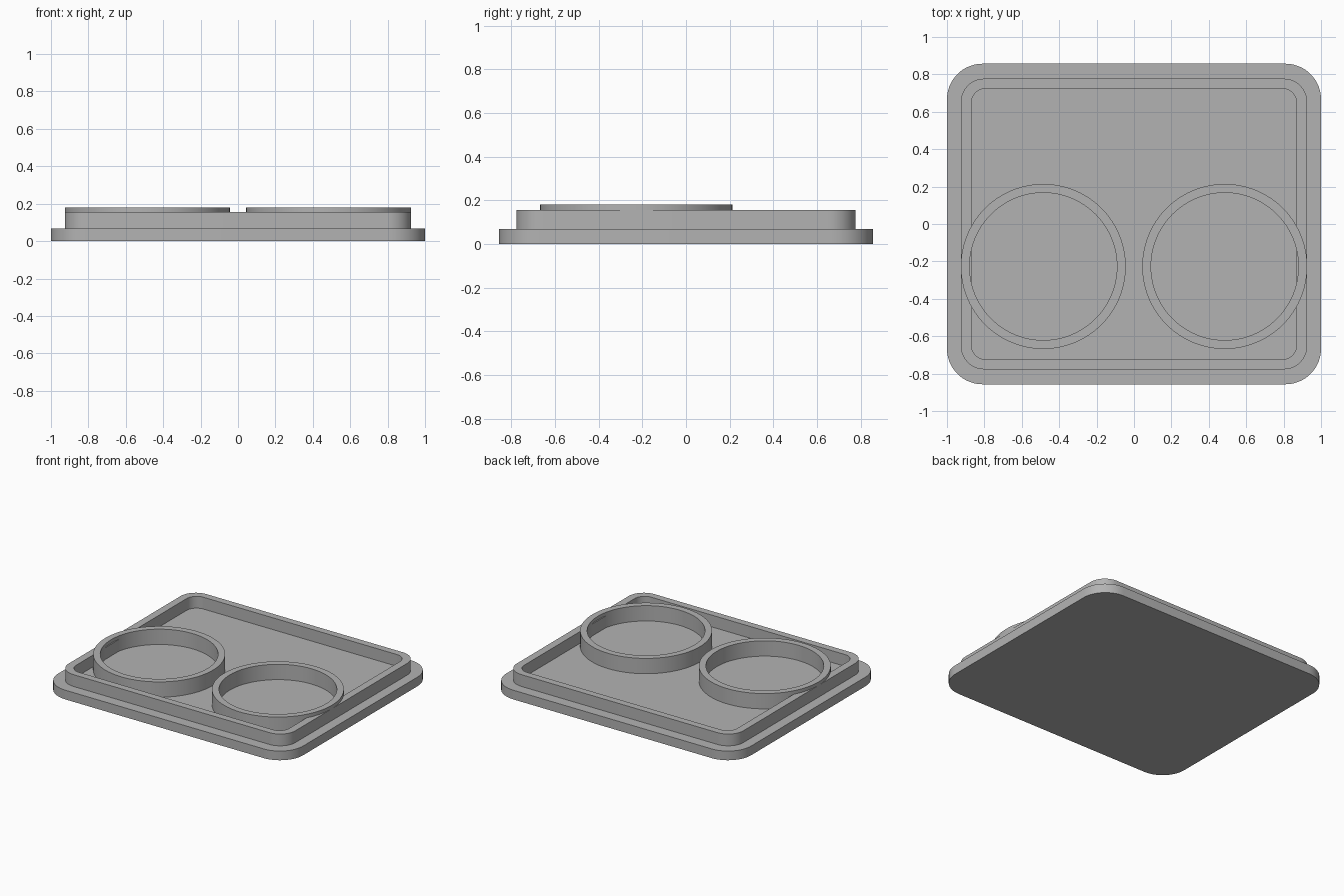
import bpy, bmesh
from math import sin, cos, pi

cube = bpy.data.objects.get("Cube")
if cube:
    bpy.data.objects.remove(cube, do_unlink=True)

grey = bpy.data.materials.new("plain_grey")
grey.use_nodes = True
colour = (0.45, 0.45, 0.45, 1)
grey.diffuse_color = colour
grey.node_tree.nodes["Principled BSDF"].inputs["Base Color"].default_value = colour


def outline(hx, hy, r, steps):
    """Rounded rectangle, counter-clockwise; a circle when hx == hy == r."""
    pts = []
    corners = ((1, 1), (-1, 1), (-1, -1), (1, -1))
    for q, (sx, sy) in enumerate(corners):
        for i in range(steps):
            a = (q + i / (steps - 1)) * pi / 2
            pts.append((sx * (hx - r) + r * cos(a), sy * (hy - r) + r * sin(a)))
    return pts


def extrude(name, z0, z1, outer, inner=None, centre=(0, 0)):
    """Solid plate from an outline, or a hollow wall when inner is given."""
    bm = bmesh.new()

    def loop(pts, z):
        return [bm.verts.new((x + centre[0], y + centre[1], z)) for x, y in pts]

    def bridge(a, b):
        for i in range(len(a)):
            j = (i + 1) % len(a)
            bm.faces.new((a[i], a[j], b[j], b[i]))

    low, high = loop(outer, z0), loop(outer, z1)
    bridge(low, high)
    if inner:
        in_low, in_high = loop(inner, z0), loop(inner, z1)
        bridge(high, in_high)
        bridge(in_high, in_low)
        bridge(in_low, low)
    else:
        bm.faces.new(high)
        bm.faces.new(low[::-1])
    bmesh.ops.remove_doubles(bm, verts=bm.verts, dist=1e-5)
    bmesh.ops.recalc_face_normals(bm, faces=bm.faces)
    mesh = bpy.data.meshes.new(name)
    bm.to_mesh(mesh)
    bm.free()
    mesh.materials.append(grey)
    ob = bpy.data.objects.new(name, mesh)
    bpy.context.collection.objects.link(ob)
    bpy.ops.object.select_all(action='DESELECT')
    ob.select_set(True)
    bpy.context.view_layer.objects.active = ob
    bpy.ops.object.shade_smooth_by_angle(angle=0.6)
    return ob


# Base plate and raised rim
extrude("base_plate", 0, 0.068, outline(1, 0.857, 0.19, 14))
extrude("raised_rim", 0.06, 0.155,
        outline(0.926, 0.777, 0.125, 12), outline(0.87, 0.725, 0.08, 12))

# Pair of round holder rings
for side, x in (("left", 0.485), ("right", -0.485)):
    extrude(side + "_ring", 0.06, 0.181,
            outline(0.441, 0.441, 0.441, 25), outline(0.394, 0.394, 0.394, 25),
            (x, -0.227))
